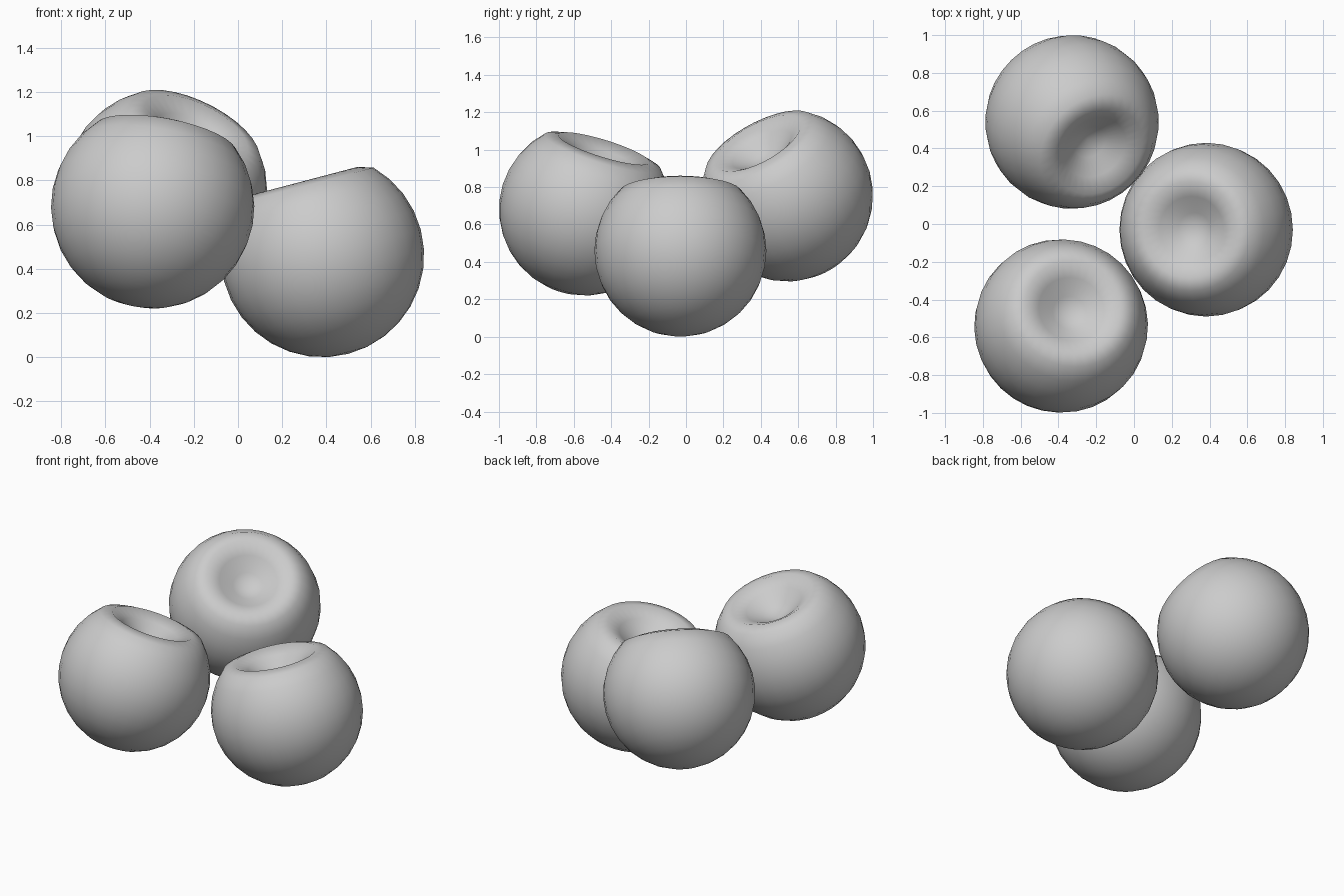
import bpy, bmesh
from mathutils import Vector

if "Cube" in bpy.data.objects:
    bpy.data.objects.remove(bpy.data.objects["Cube"])

RADIUS = 0.46      # fruit radius
REACH = 0.35       # how far the dimple spreads from the pole
DEPTH = 0.25       # how far the pole is pushed in


def berry(name, centre, axis):
    """Sphere with a soft dimple at its pole, leaning along axis."""
    bm = bmesh.new()
    bmesh.ops.create_uvsphere(bm, u_segments=32, v_segments=16, radius=RADIUS)
    pole = Vector((0, 0, RADIUS))
    # Smooth falloff push of the top pole
    offsets = []
    for v in bm.verts:
        t = max(0.0, 1 - (v.co - pole).length / REACH)
        offsets.append((v, DEPTH * t * t * (3 - 2 * t)))
    for v, drop in offsets:
        v.co.z -= drop
    for f in bm.faces:
        f.smooth = True
    mesh = bpy.data.meshes.new(name)
    bm.to_mesh(mesh)
    bm.free()
    obj = bpy.data.objects.new(name, mesh)
    bpy.context.collection.objects.link(obj)
    obj.location = centre
    obj.rotation_mode = 'QUATERNION'
    obj.rotation_quaternion = Vector((0, 0, 1)).rotation_difference(Vector(axis).normalized())
    return obj


# Three fruits leaning towards a common point above the middle
berry("berry_right", (0.382, -0.03, 0.46), (-0.255, 0.0, 0.967))
berry("berry_front_left", (-0.386, -0.54, 0.68), (0.18, 0.29, 0.94))
berry("berry_back_left", (-0.328, 0.54, 0.755), (0.393, -0.439, 0.803))
